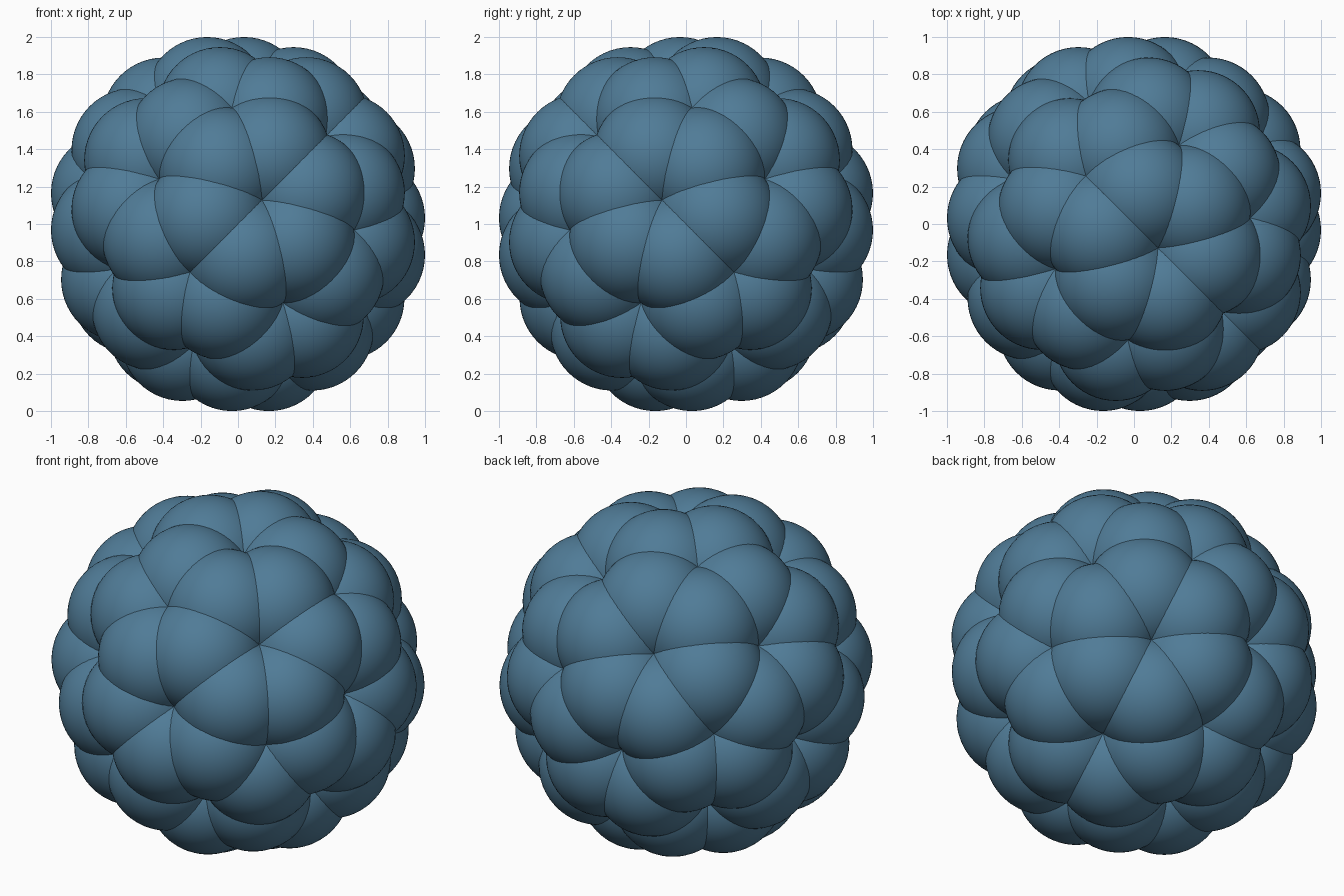
import bpy, bmesh
from math import radians, sin, cos
from mathutils import Vector

if "Cube" in bpy.data.objects:
    bpy.data.objects.remove(bpy.data.objects["Cube"])

CAGE_R, BALL_R = 0.690, 0.3305

# Icosahedron corners, with a three-fold axis along (1, -1, 1)
axis = Vector((1, -1, 1)).normalized()
corners = []
for e in (Vector((1, 0, 0)), Vector((0, -1, 0)), Vector((0, 0, 1))):
    t = (e - axis * e.dot(axis)).normalized()
    for ang in (-37.377, 79.188):
        v = axis * cos(radians(ang)) + t * sin(radians(ang))
        corners += [v, -v]

# Truncated icosahedron: two points on each of the 30 edges
points = [(2 * a + b).normalized() * CAGE_R
          for a in corners for b in corners
          if a is not b and 0.3 < a.dot(b) < 0.6]

# Shared smooth ball mesh
bm = bmesh.new()
bmesh.ops.create_uvsphere(bm, u_segments=56, v_segments=28, radius=BALL_R)
for f in bm.faces:
    f.smooth = True
mesh = bpy.data.meshes.new("ball")
bm.to_mesh(mesh)
bm.free()
mat = bpy.data.materials.new("steel_blue")
mat.diffuse_color = (0.08, 0.2, 0.31, 1)
mat.use_nodes = True
mat.node_tree.nodes["Principled BSDF"].inputs["Base Color"].default_value = mat.diffuse_color
mesh.materials.append(mat)

# Sixty overlapping balls, resting on the ground
lift = BALL_R - min(p.z for p in points)
for i, p in enumerate(points):
    ball = bpy.data.objects.new(f"ball_{i + 1:02d}", mesh)
    ball.location = p + Vector((0, 0, lift))
    bpy.context.collection.objects.link(ball)
